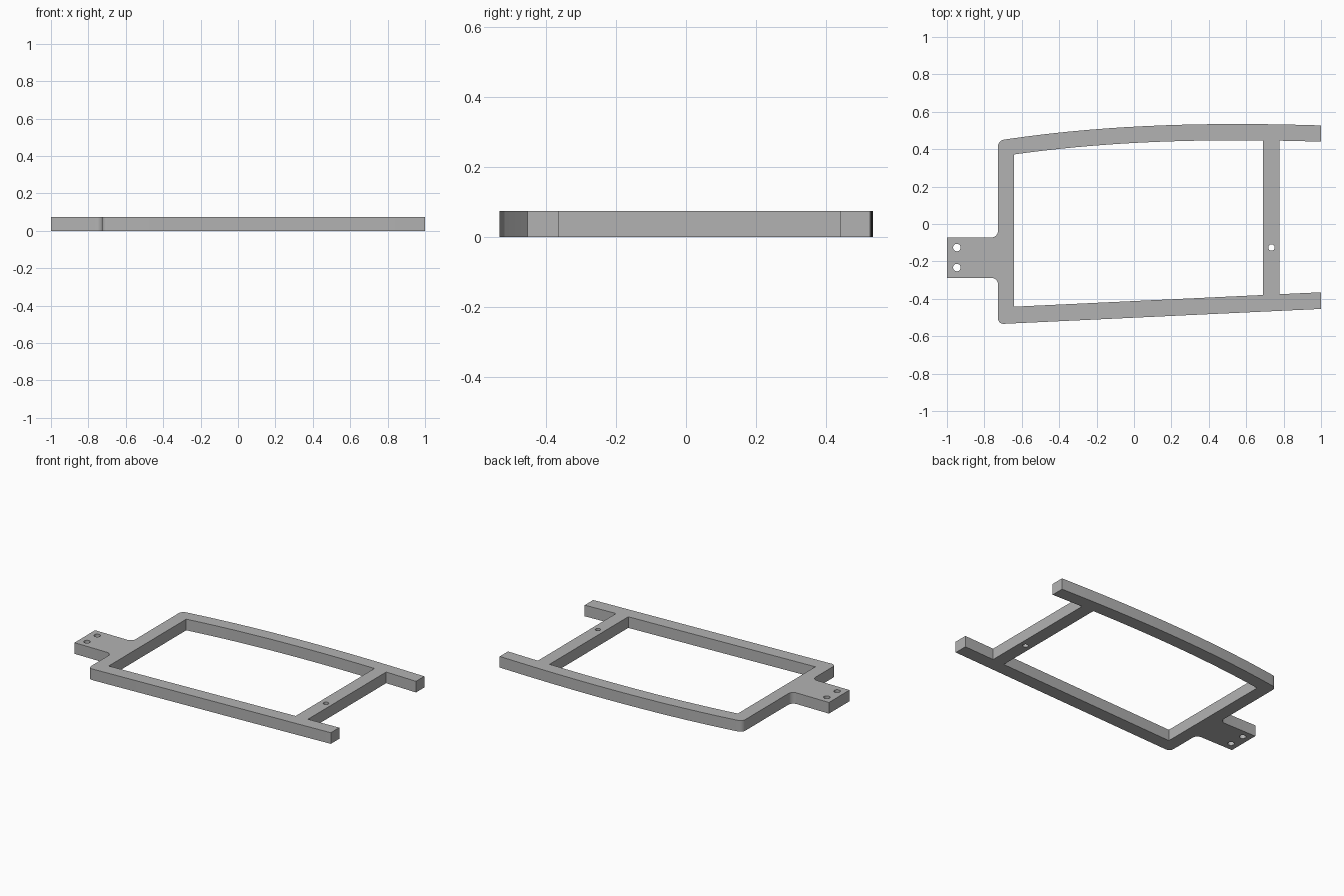
import bpy, bmesh, math
from mathutils import Vector
from mathutils.geometry import interpolate_bezier

cube = bpy.data.objects.get("Cube")
if cube:
    bpy.data.objects.remove(cube, do_unlink=True)

THICK = 0.074
RAIL = 0.087


def bowed_y(x):
    """Outer edge of the bowed back rail."""
    d = x - 0.55
    return 0.5345 - 0.0415 * d**2 + 0.00985 * d**3


def straight_y(x):
    """Outer edge of the straight front rail."""
    return -0.454 + 0.047 * (x - 1)


def bow(x0, x1, offset, n=16):
    xs = [x0 + (x1 - x0) * i / n for i in range(n + 1)]
    return [(x, bowed_y(x) - offset) for x in xs]


def fillet(before, corner, after, r):
    p, c, q = Vector(before), Vector(corner), Vector(after)
    u, v = (p - c).normalized(), (q - c).normalized()
    pts = interpolate_bezier(c + u * r, c + u * r * 0.45, c + v * r * 0.45, c + v * r, 8)
    return [tuple(k[:2]) for k in pts]


def circle(x, y, r, n=24):
    return [(x + r * math.cos(math.tau * i / n), y + r * math.sin(math.tau * i / n))
            for i in range(n)]


# Key positions of the bars and the mounting tab
LEFT, LEFT_IN = -0.727, -0.641
BAR, BAR_OUT = 0.69, 0.777
TAB_LOW, TAB_HIGH = -0.288, -0.072
front_in = lambda x: straight_y(x) + RAIL + 0.002
low_corner, high_corner = (LEFT, straight_y(LEFT)), (LEFT, bowed_y(LEFT))
low_joint, high_joint = (LEFT, TAB_LOW), (LEFT, TAB_HIGH)

# Outer outline, from the tab round the front rail, crossbar and back rail
outline = [(-1, TAB_LOW)]
outline += fillet((-1, TAB_LOW), low_joint, low_corner, 0.035)
outline += fillet(low_joint, low_corner, (1, straight_y(1)), 0.03)
outline += [(1, straight_y(1)), (1, front_in(1)), (BAR_OUT, front_in(BAR_OUT))]
outline += bow(BAR_OUT, 1, RAIL, 3)
outline += bow(1, LEFT + 0.05, 0)
outline += fillet((LEFT + 0.05, bowed_y(LEFT + 0.05)), high_corner, high_joint, 0.03)
outline += fillet(high_corner, high_joint, (-1, TAB_HIGH), 0.035)
outline += [(-1, TAB_HIGH)]

# Central window and screw holes
window = [(LEFT_IN, front_in(LEFT_IN)), (BAR, front_in(BAR))] + bow(BAR, LEFT_IN, RAIL)
holes = [circle(-0.947, -0.126, 0.02), circle(-0.947, -0.233, 0.02),
         circle(0.735, -0.126, 0.017)]

# Filled and extruded profile
curve = bpy.data.curves.new("frame_profile", "CURVE")
curve.dimensions = "2D"
curve.fill_mode = "BOTH"
curve.extrude = THICK / 2
for loop in [outline, window] + holes:
    spline = curve.splines.new("POLY")
    spline.points.add(len(loop) - 1)
    for point, (x, y) in zip(spline.points, loop):
        point.co = (x, y, 0, 1)
    spline.use_cyclic_u = True

frame = bpy.data.objects.new("bracket_frame", curve)
bpy.context.collection.objects.link(frame)
bpy.ops.object.select_all(action="DESELECT")
frame.select_set(True)
bpy.context.view_layer.objects.active = frame
bpy.ops.object.convert(target="MESH")
frame = bpy.context.object

# Weld the caps to the walls and stand the frame on the floor
bm = bmesh.new()
bm.from_mesh(frame.data)
bmesh.ops.remove_doubles(bm, verts=bm.verts, dist=0.0001)
bmesh.ops.translate(bm, verts=bm.verts, vec=(0, 0, THICK / 2))
bmesh.ops.recalc_face_normals(bm, faces=bm.faces)
bm.to_mesh(frame.data)
bm.free()

# Plain grey finish
grey = bpy.data.materials.new("plain_grey")
grey.use_nodes = True
colour = (0.45, 0.45, 0.45, 1)
grey.diffuse_color = colour
grey.node_tree.nodes["Principled BSDF"].inputs["Base Color"].default_value = colour
frame.data.materials.clear()
frame.data.materials.append(grey)
bpy.ops.object.shade_smooth_by_angle(angle=math.radians(30))
